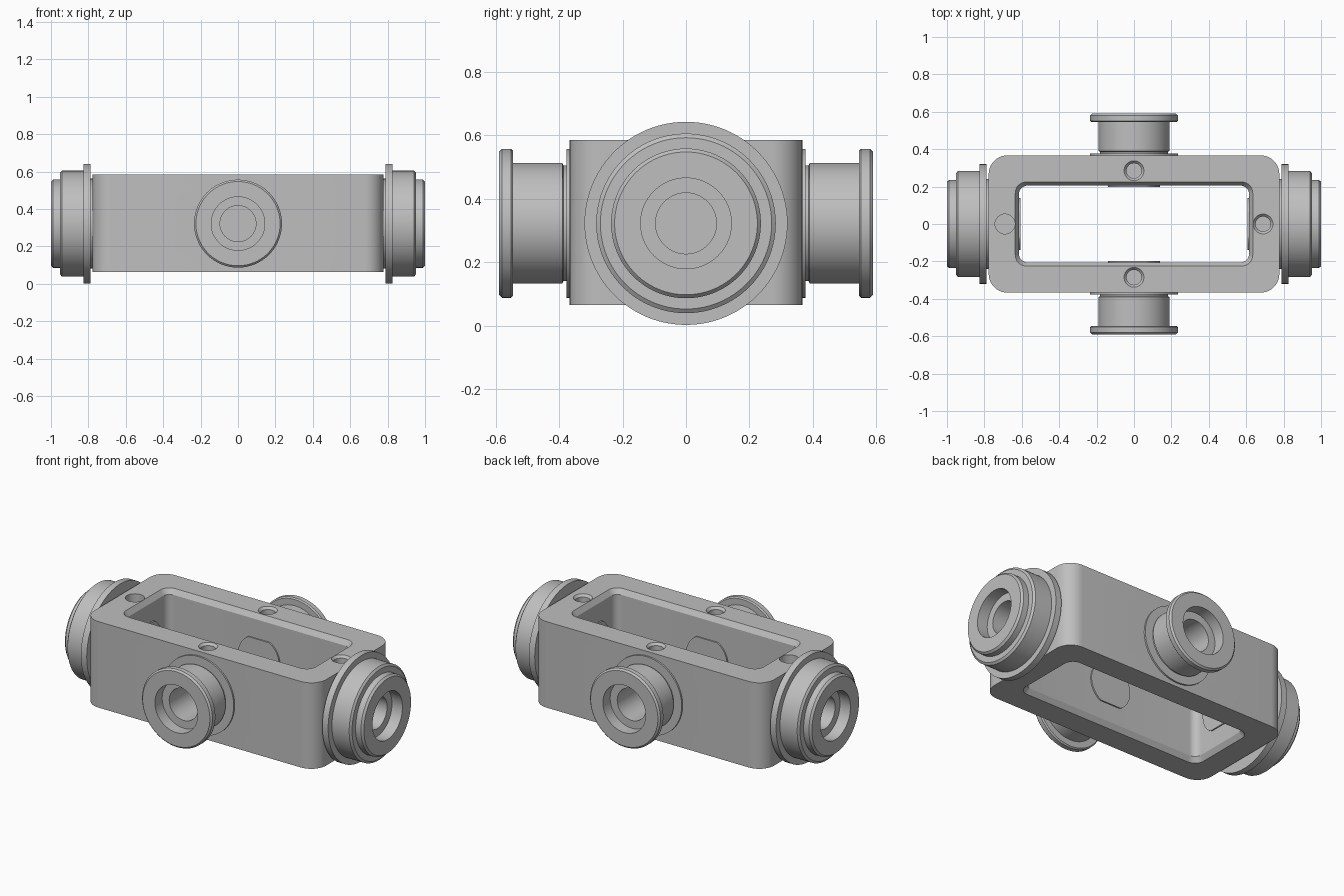
import bpy, bmesh, math
from mathutils import Matrix, Vector

if "Cube" in bpy.data.objects:
    bpy.data.objects.remove(bpy.data.objects["Cube"])

MID = 0.322                      # height of the shaft axes
BOTTOM, TOP = 0.064, 0.584       # block faces
END, SIDE = 0.777, 0.367         # block half length and half width
SEG = 96

steel = bpy.data.materials.new("plain grey")
steel.use_nodes = True
GREY = (0.52, 0.52, 0.52, 1)
steel.diffuse_color = GREY
steel.node_tree.nodes["Principled BSDF"].inputs["Base Color"].default_value = GREY


def finish(bm, name):
    bmesh.ops.recalc_face_normals(bm, faces=bm.faces)
    mesh = bpy.data.meshes.new(name)
    bm.to_mesh(mesh)
    bm.free()
    mesh.materials.append(steel)
    ob = bpy.data.objects.new(name, mesh)
    bpy.context.collection.objects.link(ob)
    return ob


def smooth(ob):
    bpy.ops.object.select_all(action="DESELECT")
    ob.select_set(True)
    bpy.context.view_layer.objects.active = ob
    bpy.ops.object.shade_smooth_by_angle(angle=math.radians(25))


def skin(bm, rings, closed):
    """Join rings of vertices with quads; cap both ends when not closed."""
    count = len(rings[0])
    pairs = list(zip(rings, rings[1:]))
    if closed:
        pairs.append((rings[-1], rings[0]))
    for a, b in pairs:
        for i in range(count):
            j = (i + 1) % count
            bm.faces.new((a[i], a[j], b[j], b[i]))
    if not closed:
        bm.faces.new(rings[0])
        bm.faces.new(rings[-1])


def lathe(name, profile, direction, centre, closed, segments=SEG, flat=None):
    """Turn (radius, distance) points about an axis; flat trims top and bottom."""
    bm = bmesh.new()
    rot = Vector(direction).to_track_quat("Z", "Y").to_matrix()
    rings = []
    for r, d in profile:
        ring = []
        for i in range(segments):
            a = math.tau * i / segments
            p = rot @ Vector((r * math.cos(a), r * math.sin(a), d))
            if flat:
                p.z = max(-flat, min(flat, p.z))
            ring.append(bm.verts.new(p + Vector(centre)))
        rings.append(ring)
    skin(bm, rings, closed)
    return finish(bm, name)


def rounded_ring(bm, hx, hy, radius, z, steps=10):
    ring = []
    for q, (sx, sy) in enumerate(((1, 1), (-1, 1), (-1, -1), (1, -1))):
        for i in range(steps + 1):
            a = math.pi / 2 * (q + i / steps)
            ring.append(bm.verts.new((sx * (hx - radius) + radius * math.cos(a),
                                      sy * (hy - radius) + radius * math.sin(a), z)))
    return ring


# Rectangular block with a chamfered window through it
bm = bmesh.new()
loops = [(END, SIDE, 0.1, BOTTOM), (END, SIDE, 0.1, TOP),
         (0.635, 0.225, 0.06, TOP), (0.615, 0.205, 0.045, TOP - 0.03),
         (0.615, 0.205, 0.045, BOTTOM + 0.03), (0.635, 0.225, 0.06, BOTTOM)]
skin(bm, [rounded_ring(bm, *l) for l in loops], True)
block = finish(bm, "block")

# Cutters: blind shaft bores and the four screw holes in the top
cutters = []
axis_centre = (0, 0, MID)
for s in (1, -1):
    cutters.append(lathe("bore_cutter", [(0.096, 0.68), (0.096, 0.9)], (s, 0, 0), axis_centre, False))
    cutters.append(lathe("bore_cutter", [(0.096, 0.26), (0.096, 0.5)], (0, s, 0), axis_centre, False))
stepped = [(0.04, -0.12), (0.04, -0.014), (0.053, 0), (0.053, 0.05)]
plain = [(0.053, -0.12), (0.053, 0.05)]
for x, y, shape in ((0.69, 0, stepped), (-0.69, 0, plain),
                    (0, 0.285, stepped), (0, -0.285, stepped)):
    cutters.append(lathe("screw_cutter", shape, (0, 0, 1), (x, y, TOP), False, 40))

for c in cutters:
    c.hide_render = True
    mod = block.modifiers.new("cut", "BOOLEAN")
    mod.operation = "DIFFERENCE"
    mod.solver = "EXACT"
    mod.object = c
bpy.context.view_layer.update()
graph = bpy.context.evaluated_depsgraph_get()
cut_mesh = bpy.data.meshes.new_from_object(block.evaluated_get(graph))
block.modifiers.clear()
block.data = cut_mesh
for c in cutters:
    bpy.data.objects.remove(c)
smooth(block)

# End hubs: thin collar, wide flange, drum, stepped nose, counterbore
end_profile = [(0.096, END), (0.24, END), (0.24, 0.788), (0.32, 0.788), (0.32, 0.827),
               (0.283, 0.827), (0.283, 0.942), (0.27, 0.952), (0.236, 0.952),
               (0.236, 0.988), (0.225, 1.0), (0.143, 1.0), (0.143, 0.93), (0.096, 0.93)]
# Side spigots: thin collar, neck, rim flange, counterbore
side_profile = [(0.096, SIDE), (0.235, SIDE), (0.235, 0.377), (0.182, 0.377),
                (0.182, 0.386), (0.19, 0.39), (0.19, 0.545), (0.228, 0.545),
                (0.235, 0.552), (0.235, 0.58), (0.225, 0.59), (0.143, 0.59),
                (0.143, 0.52), (0.096, 0.52)]
for s, end_name, side_name in ((1, "left", "back"), (-1, "right", "front")):
    smooth(lathe(end_name + "_end_hub", end_profile, (s, 0, 0), axis_centre, True))
    smooth(lathe(side_name + "_spigot", side_profile, (0, s, 0), axis_centre, True))
    # Flat-sided bosses on the inner walls
    smooth(lathe(end_name + "_inner_boss", [(0.138, 0.607), (0.138, 0.63)],
                 (s, 0, 0), axis_centre, False, flat=0.118))
    smooth(lathe(side_name + "_inner_boss", [(0.138, 0.197), (0.138, 0.22)],
                 (0, s, 0), axis_centre, False, flat=0.118))
